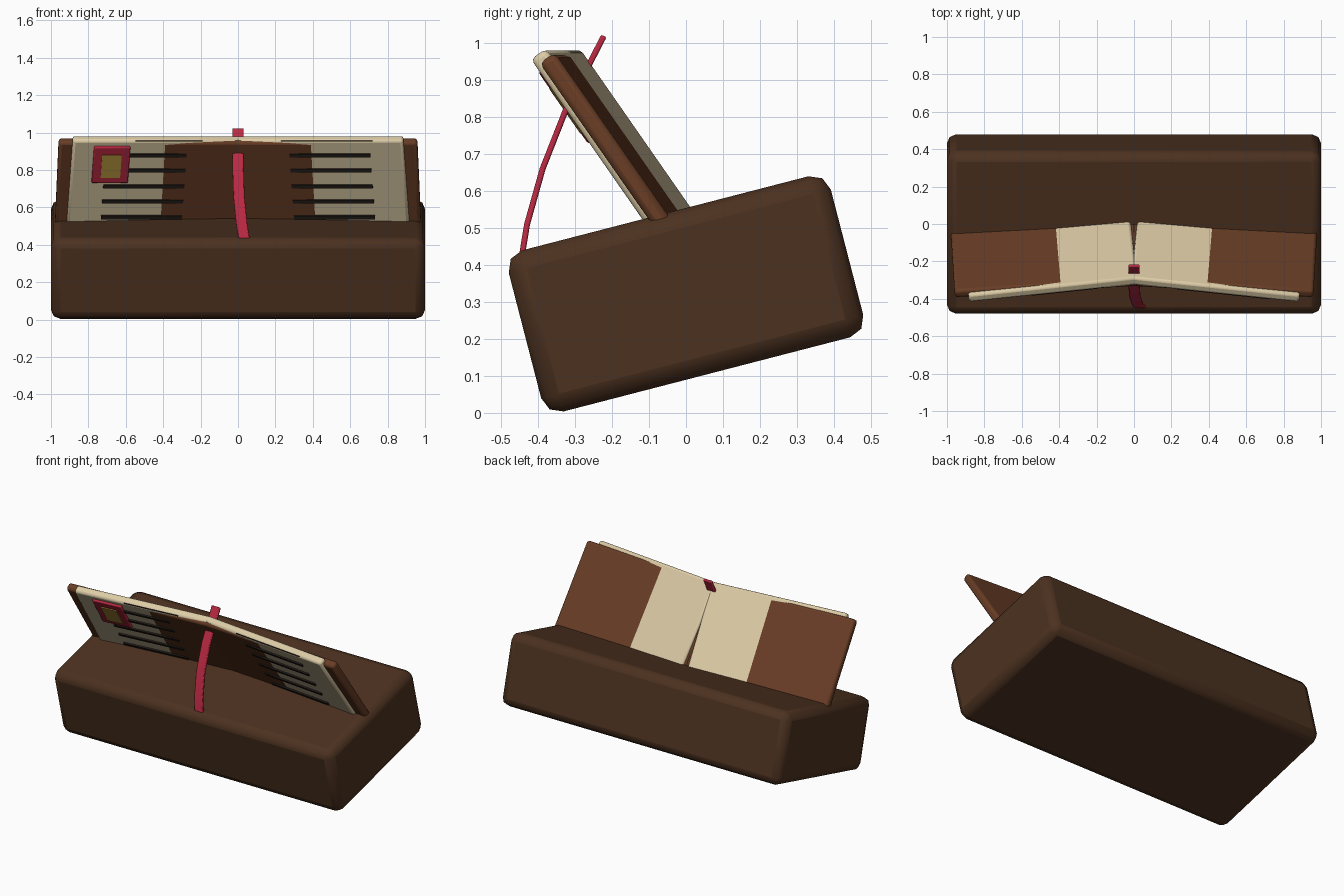
import bpy, bmesh
from math import radians
from mathutils import Matrix, Vector

if "Cube" in bpy.data.objects:
    bpy.data.objects.remove(bpy.data.objects["Cube"])


def material(name, rgb):
    m = bpy.data.materials.new(name)
    m.diffuse_color = (*rgb, 1)
    m.use_nodes = True
    m.node_tree.nodes["Principled BSDF"].inputs["Base Color"].default_value = m.diffuse_color
    return m


WOOD = material("dark_wood", (0.072, 0.031, 0.014))
LEATHER = material("leather", (0.14, 0.047, 0.019))
PAPER = material("paper", (0.72, 0.60, 0.38))
INK = material("ink", (0.018, 0.013, 0.01))
RED = material("red_cloth", (0.50, 0.022, 0.055))
GOLD = material("gold", (0.50, 0.31, 0.05))


def finish(name, bm, mat, matrix=None, bevel=0.0):
    bmesh.ops.recalc_face_normals(bm, faces=bm.faces)
    me = bpy.data.meshes.new(name)
    bm.to_mesh(me)
    bm.free()
    ob = bpy.data.objects.new(name, me)
    bpy.context.collection.objects.link(ob)
    me.materials.append(mat)
    if matrix is not None:
        ob.matrix_world = matrix
    if bevel:
        mod = ob.modifiers.new("bevel", 'BEVEL')
        mod.width = bevel
        mod.segments = 2
        bpy.ops.object.select_all(action='DESELECT')
        ob.select_set(True)
        bpy.context.view_layer.objects.active = ob
        bpy.ops.object.shade_smooth_by_angle(angle=radians(30))
    return ob


def box(name, mat, lo, hi, matrix, bevel=0.0):
    lo, hi = Vector(lo), Vector(hi)
    bm = bmesh.new()
    bmesh.ops.create_cube(bm, size=1)
    bmesh.ops.scale(bm, vec=hi - lo, verts=bm.verts)
    bmesh.ops.translate(bm, vec=(lo + hi) / 2, verts=bm.verts)
    return finish(name, bm, mat, matrix, bevel)


def leaf(name, mat, side, yaw, y, x, n, t, bevel=0.0):
    """Box in the leaning book frame: x outward, n through, t up the page."""
    mx = (Matrix.Translation((0, y, 0.75))
          @ Matrix.Rotation(radians(-side * yaw), 4, 'Z')
          @ Matrix.Rotation(radians(35), 4, 'X'))
    xs = sorted((side * x[0], side * x[1]))
    return box(name, mat, (xs[0], n[0], t[0]), (xs[1], n[1], t[1]), mx, bevel)


# tilted base block
box("base_block", WOOD, (-1, -0.45, -0.225), (1, 0.45, 0.225),
    Matrix.Translation((0, 0, 0.322)) @ Matrix.Rotation(radians(14.5), 4, 'X'), 0.05)

PAGE = dict(yaw=6, y=-0.152)
for side, tag in ((-1, "left"), (1, "right")):
    # cover board and page block, crossing each other
    leaf(tag + "_cover", LEATHER, side, 3.6, -0.169, (-0.02, 0.97),
         (-0.025, 0.025), (-0.32, 0.257), 0.016)
    leaf(tag + "_pages", PAPER, side, x=(0, 0.905), n=(-0.025, 0.025),
         t=(-0.32, 0.27), bevel=0.014, **PAGE)
    # printed lines
    for i, t in enumerate((0.176, 0.077, -0.025, -0.125, -0.227)):
        leaf(f"{tag}_text_line_{i + 1}", INK, side, x=(0.29, 0.725),
             n=(-0.034, -0.018), t=(t - 0.01, t + 0.01), **PAGE)
    top_x = (0.21, 0.57) if side < 0 else (0.25, 0.74)
    leaf(tag + "_text_line_top", INK, side, x=top_x, n=(-0.024, -0.01),
         t=(0.262, 0.267), **PAGE)

# framed emblem on the left page
leaf("emblem_frame", RED, -1, x=(0.595, 0.79), n=(-0.038, -0.015),
     t=(0.0, 0.235), bevel=0.006, **PAGE)
leaf("emblem_plate", GOLD, -1, x=(0.64, 0.745), n=(-0.043, -0.02),
     t=(0.038, 0.185), **PAGE)

# bookmark ribbon swept along a short path
path = [(0, -0.222, 1.02), (0, -0.325, 0.82), (0.005, -0.388, 0.66),
        (0.02, -0.43, 0.51), (0.033, -0.443, 0.43)]
pts = [Vector(p) for p in path]
bm = bmesh.new()
rings = []
for i, p in enumerate(pts):
    d = pts[min(i + 1, len(pts) - 1)] - pts[max(i - 1, 0)]
    thick = Vector((0, d.z, -d.y)).normalized() * 0.008
    wide = Vector((0.03, 0, 0))
    rings.append([bm.verts.new(p + a * wide + b * thick)
                  for a, b in ((-1, -1), (1, -1), (1, 1), (-1, 1))])
for a, b in zip(rings, rings[1:]):
    for k in range(4):
        bm.faces.new((a[k], a[(k + 1) % 4], b[(k + 1) % 4], b[k]))
bm.faces.new(rings[0])
bm.faces.new(rings[-1])
finish("bookmark_ribbon", bm, RED, bevel=0.005)
